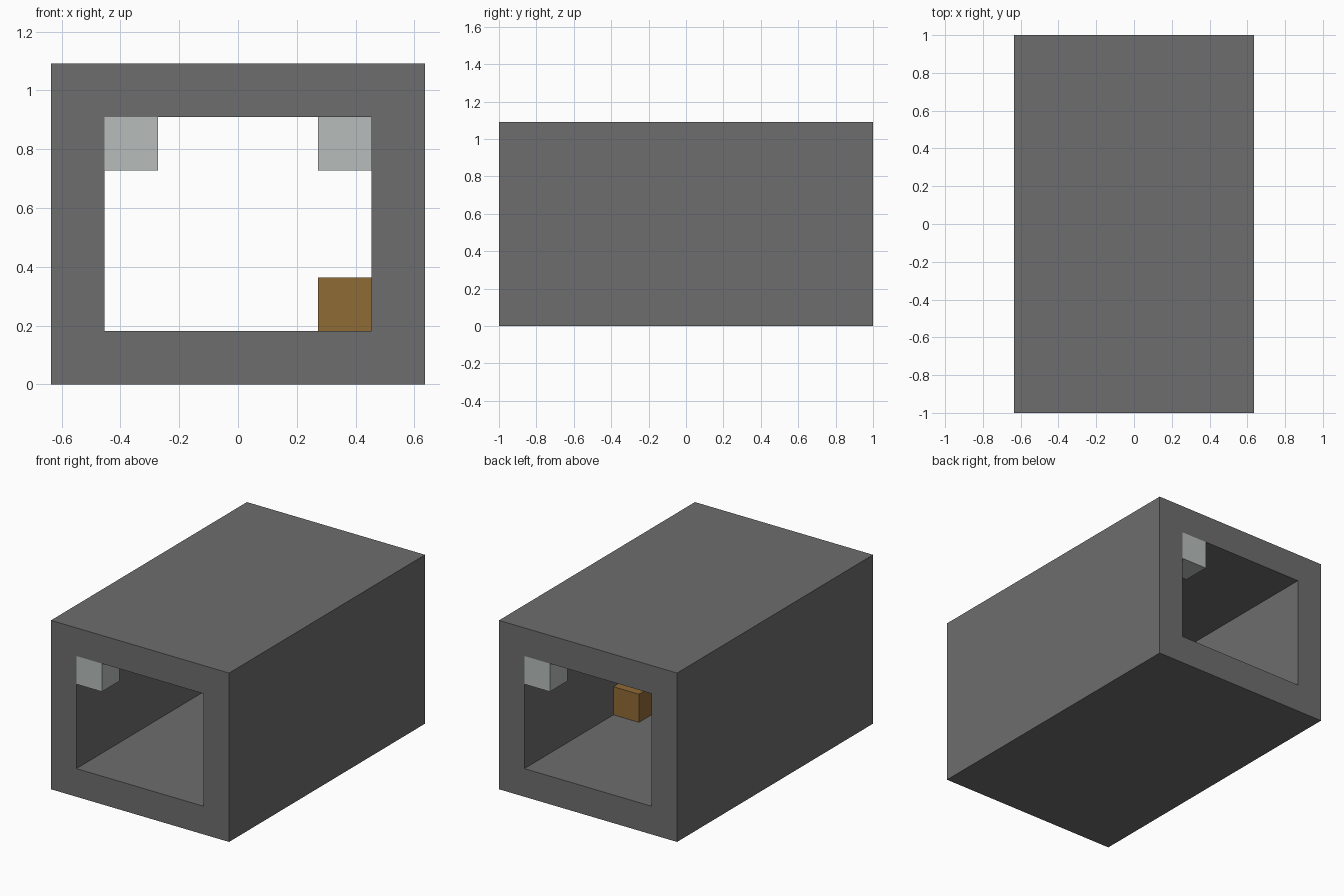
import bpy
import bmesh

cube = bpy.data.objects.get("Cube")
if cube:
    bpy.data.objects.remove(cube, do_unlink=True)

U = 2 / 11  # one block


def material(name, rgb):
    mat = bpy.data.materials.new(name)
    mat.use_nodes = True
    color = (*rgb, 1.0)
    mat.diffuse_color = color
    mat.node_tree.nodes["Principled BSDF"].inputs["Base Color"].default_value = color
    return mat


def add_object(name, bm, mat):
    bmesh.ops.recalc_face_normals(bm, faces=bm.faces)
    mesh = bpy.data.meshes.new(name)
    bm.to_mesh(mesh)
    bm.free()
    mesh.materials.append(mat)
    obj = bpy.data.objects.new(name, mesh)
    bpy.context.collection.objects.link(obj)
    return obj


def block(name, center, mat):
    bm = bmesh.new()
    bmesh.ops.create_cube(bm, size=U)
    bmesh.ops.translate(bm, verts=bm.verts, vec=center)
    return add_object(name, bm, mat)


stone = material("grey stone", (0.155, 0.155, 0.155))
lamp = material("pale lamp", (0.475, 0.51, 0.50))
wood = material("brown wood", (0.28, 0.147, 0.037))


# Tunnel shell: a rectangular frame extruded along y
def ring(bm, half_width, bottom, top):
    corners = [(-half_width, bottom), (half_width, bottom),
               (half_width, top), (-half_width, top)]
    return [bm.verts.new((x, -1, z)) for x, z in corners]


bm = bmesh.new()
outer = ring(bm, 3.5 * U, 0, 6 * U)
inner = ring(bm, 2.5 * U, U, 5 * U)
for i in range(4):
    j = (i + 1) % 4
    bm.faces.new((outer[i], outer[j], inner[j], inner[i]))
result = bmesh.ops.extrude_face_region(bm, geom=bm.faces[:], use_keep_orig=True)
moved = [g for g in result["geom"] if isinstance(g, bmesh.types.BMVert)]
bmesh.ops.translate(bm, verts=moved, vec=(0, 2, 0))
add_object("tunnel_shell", bm, stone)

# Lamps in opposite upper corners, flush with the openings
for name, side in (("front_lamp", -1), ("back_lamp", 1)):
    block(name, (side * 2 * U, side * 5 * U, 4.5 * U), lamp)

# Crate on the floor halfway along the left wall
block("floor_crate", (2 * U, 0, 1.5 * U), wood)
